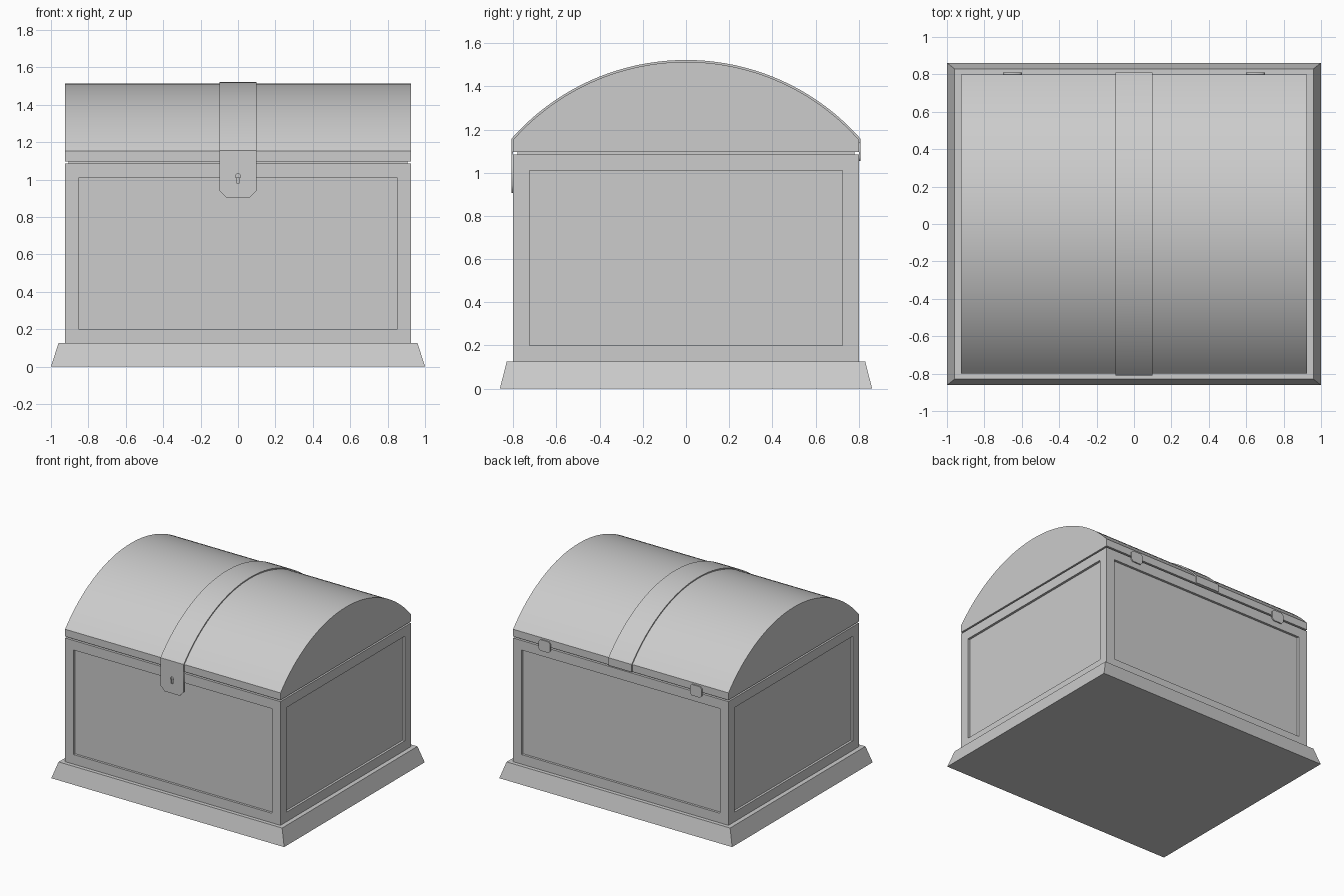
import bpy, bmesh, math
from mathutils import Matrix

if "Cube" in bpy.data.objects:
    bpy.data.objects.remove(bpy.data.objects["Cube"], do_unlink=True)

grey = bpy.data.materials.new("plain grey")
grey.use_nodes = True
colour = (0.604, 0.604, 0.604, 1)
grey.diffuse_color = colour
grey.node_tree.nodes["Principled BSDF"].inputs["Base Color"].default_value = colour


def add_object(name, mesh, smooth=False):
    mesh.materials.clear()
    mesh.materials.append(grey)
    obj = bpy.data.objects.new(name, mesh)
    bpy.context.collection.objects.link(obj)
    if smooth:
        bpy.ops.object.select_all(action='DESELECT')
        obj.select_set(True)
        bpy.context.view_layer.objects.active = obj
        bpy.ops.object.shade_smooth_by_angle(angle=math.radians(30))
    return obj


def from_bmesh(name, bm, smooth=False):
    bmesh.ops.recalc_face_normals(bm, faces=bm.faces)
    mesh = bpy.data.meshes.new(name)
    bm.to_mesh(mesh)
    bm.free()
    return add_object(name, mesh, smooth)


def box(hx, hy, z0, z1, top=1.0, top_y=1.0):
    """Box on the z axis whose top can be narrower than its foot."""
    bm = bmesh.new()
    bmesh.ops.create_cube(bm, size=2)
    for v in bm.verts:
        up = v.co.z > 0
        v.co.x *= hx * (top if up else 1)
        v.co.y *= hy * (top_y if up else 1)
        v.co.z = z1 if up else z0
    return bm


def prism_x(name, profile, half):
    """Extrude a (y, z) profile along x."""
    bm = bmesh.new()
    face = bm.faces.new([bm.verts.new((-half, y, z)) for y, z in profile])
    ext = bmesh.ops.extrude_face_region(bm, geom=[face])["geom"]
    verts = [g for g in ext if isinstance(g, bmesh.types.BMVert)]
    bmesh.ops.translate(bm, verts=verts, vec=(2 * half, 0, 0))
    return from_bmesh(name, bm, True)


def plate(name, loops, y, thickness):
    """Upright plate from (x, z) outlines; inner loops become holes."""
    curve = bpy.data.curves.new(name, 'CURVE')
    curve.dimensions = '2D'
    curve.fill_mode = 'BOTH'
    curve.extrude = thickness / 2
    for pts in loops:
        spline = curve.splines.new('POLY')
        spline.points.add(len(pts) - 1)
        for p, (x, z) in zip(spline.points, pts):
            p.co = (x, z, 0, 1)
        spline.use_cyclic_u = True
    temp = bpy.data.objects.new(name + "_outline", curve)
    mesh = bpy.data.meshes.new_from_object(temp)
    bpy.data.objects.remove(temp)
    bpy.data.curves.remove(curve)
    mesh.transform(Matrix.Translation((0, y, 0)) @ Matrix.Rotation(math.pi / 2, 4, 'X'))
    mesh.name = name
    return add_object(name, mesh)


def lid_arch(grow=0.0, steps=40):
    """Arch from front to back with short upright sides, grown outward."""
    half, spring, peak = 0.80, 1.153, 1.513
    rise = peak - spring
    radius = (half ** 2 + rise ** 2) / (2 * rise)
    centre = peak - radius
    r, h = radius + grow, half + grow
    a = math.asin(h / r)
    arc = [(r * math.sin(t), centre + r * math.cos(t))
           for t in (-a + 2 * a * i / steps for i in range(steps + 1))]
    return [(-h, 1.097)] + arc + [(h, 1.097)]


# Sloping plinth
from_bmesh("plinth", box(1.0, 0.862, 0, 0.125, 0.96, 0.83 / 0.862))

# Body with a recessed panel in each side
bm = box(0.925, 0.80, 0.125, 1.085)
bm.normal_update()
sides = [f for f in bm.faces if abs(f.normal.z) < 0.5]
panels = bmesh.ops.inset_individual(bm, faces=sides, thickness=0.105, depth=0)
bm.normal_update()
for f in sides:
    n = f.normal.copy()
    ext = bmesh.ops.extrude_face_region(bm, geom=[f])["geom"]
    verts = [g for g in ext if isinstance(g, bmesh.types.BMVert)]
    bmesh.ops.translate(bm, verts=verts, vec=n * -0.018)
bmesh.ops.delete(bm, geom=[f for f in sides if f.is_valid], context='FACES')
from_bmesh("body", bm)

# Narrow recessed seam between body and lid
from_bmesh("lid_seam", box(0.905, 0.78, 1.08, 1.10))

# Arched lid and the strap over it
prism_x("lid", lid_arch(), 0.925)
prism_x("lid_strap", lid_arch(0.009) + lid_arch(-0.004)[::-1], 0.10)

# Latch plate with a keyhole
latch = [(-0.1, 1.097), (-0.1, 0.942), (-0.065, 0.905),
         (0.065, 0.905), (0.1, 0.942), (0.1, 1.097)]
keyhole = [(0.014 * math.cos(t), 1.018 + 0.014 * math.sin(t))
           for t in (math.radians(-60 + 300 * i / 14) for i in range(15))]
keyhole += [(-0.009, 0.981), (0.009, 0.981)]
plate("latch", [latch, keyhole], -0.8045, 0.009)

# Two hinge plates on the back
for name, x in (("left_hinge", 0.65), ("right_hinge", -0.65)):
    w, z0, z1, c = 0.05, 1.055, 1.14, 0.015
    outline = [(x - w, z0 + c), (x - w + c, z0), (x + w - c, z0), (x + w, z0 + c),
               (x + w, z1 - c), (x + w - c, z1), (x - w + c, z1), (x - w, z1 - c)]
    plate(name, [outline], 0.8045, 0.009)
